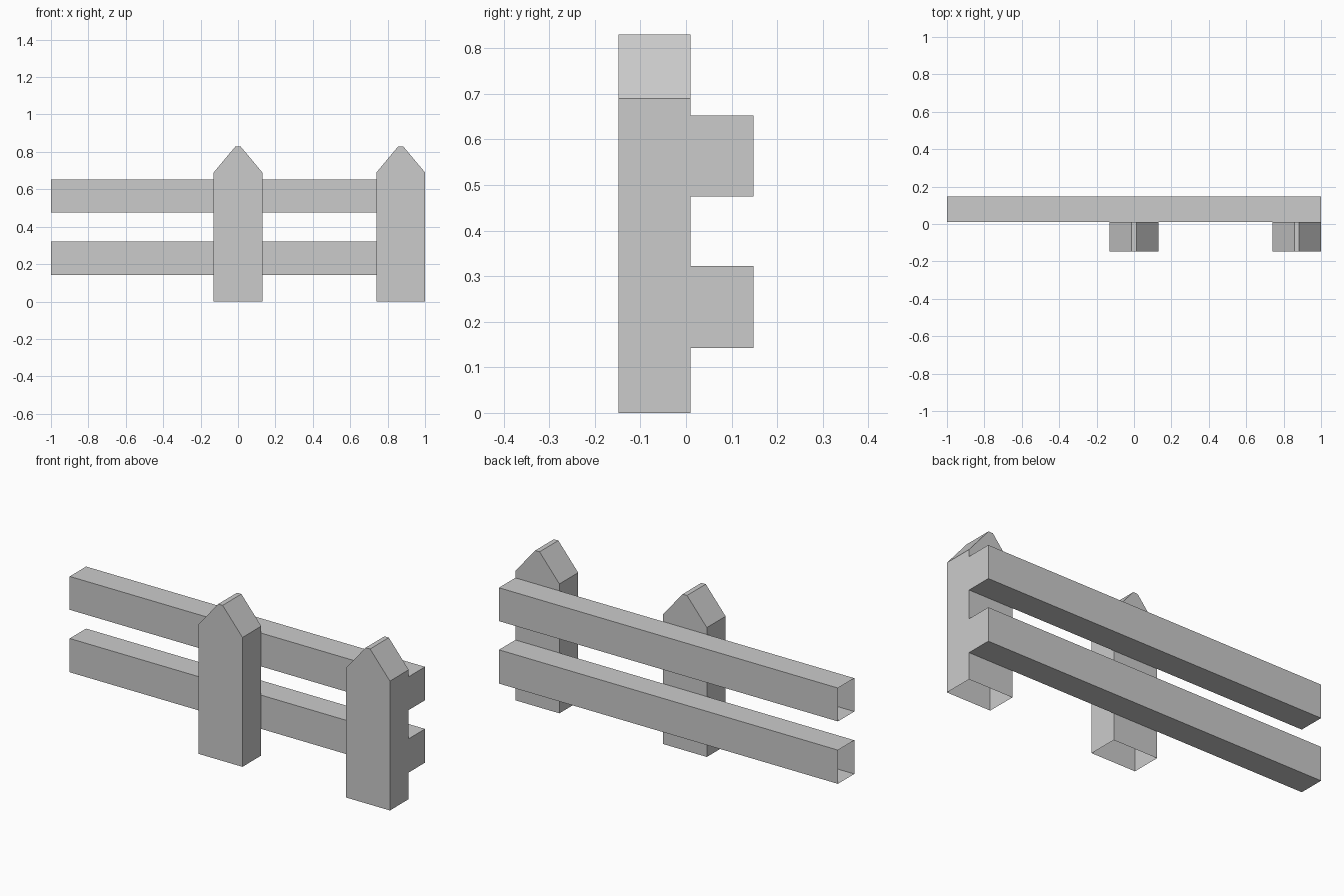
import bpy

if "Cube" in bpy.data.objects:
    bpy.data.objects.remove(bpy.data.objects["Cube"])

grey = bpy.data.materials.new("weathered grey")
grey.diffuse_color = (0.6, 0.6, 0.6, 1)
grey.use_nodes = True
grey.node_tree.nodes["Principled BSDF"].inputs["Base Color"].default_value = grey.diffuse_color

Y_FRONT, Y_JOIN, Y_BACK = -0.148, 0.01, 0.148


def prism(name, profile, place, depth, open_sides=(), caps=(True, True)):
    """Extrude a closed profile between two depths; chosen sides and ends stay open."""
    n = len(profile)
    verts = [place(a, b, d) for d in depth for a, b in profile]
    faces = [(i, (i + 1) % n, (i + 1) % n + n, i + n)
             for i in range(n) if i not in open_sides]
    if caps[0]:
        faces.append(tuple(reversed(range(n))))
    if caps[1]:
        faces.append(tuple(range(n, 2 * n)))
    # Face order is consistent; flip everything if the placement mirrors the profile
    mesh = bpy.data.meshes.new(name)
    mesh.from_pydata(verts, [], faces)
    mesh.materials.append(grey)
    obj = bpy.data.objects.new(name, mesh)
    bpy.context.collection.objects.link(obj)
    return obj


# Pointed posts, open underneath (profile side 0 is the bottom)
post_profile = [(-0.13, 0), (0.13, 0), (0.13, 0.69),
                (0.013, 0.83), (-0.013, 0.83), (-0.13, 0.69)]
for name, cx in (("middle_post", 0.0), ("end_post", 0.87)):
    post = prism(name, post_profile, lambda a, b, d: (cx + a, d, b),
                 (Y_BACK - 0.138, Y_FRONT), open_sides=(0,))

# Horizontal rails, open at the left end
for name, z0, z1 in (("lower_rail", 0.142, 0.322), ("upper_rail", 0.475, 0.653)):
    rail_profile = [(Y_JOIN, z0), (Y_BACK, z0), (Y_BACK, z1), (Y_JOIN, z1)]
    prism(name, rail_profile, lambda a, b, d: (d, a, b),
          (-1.0, 1.0), caps=(False, True))
